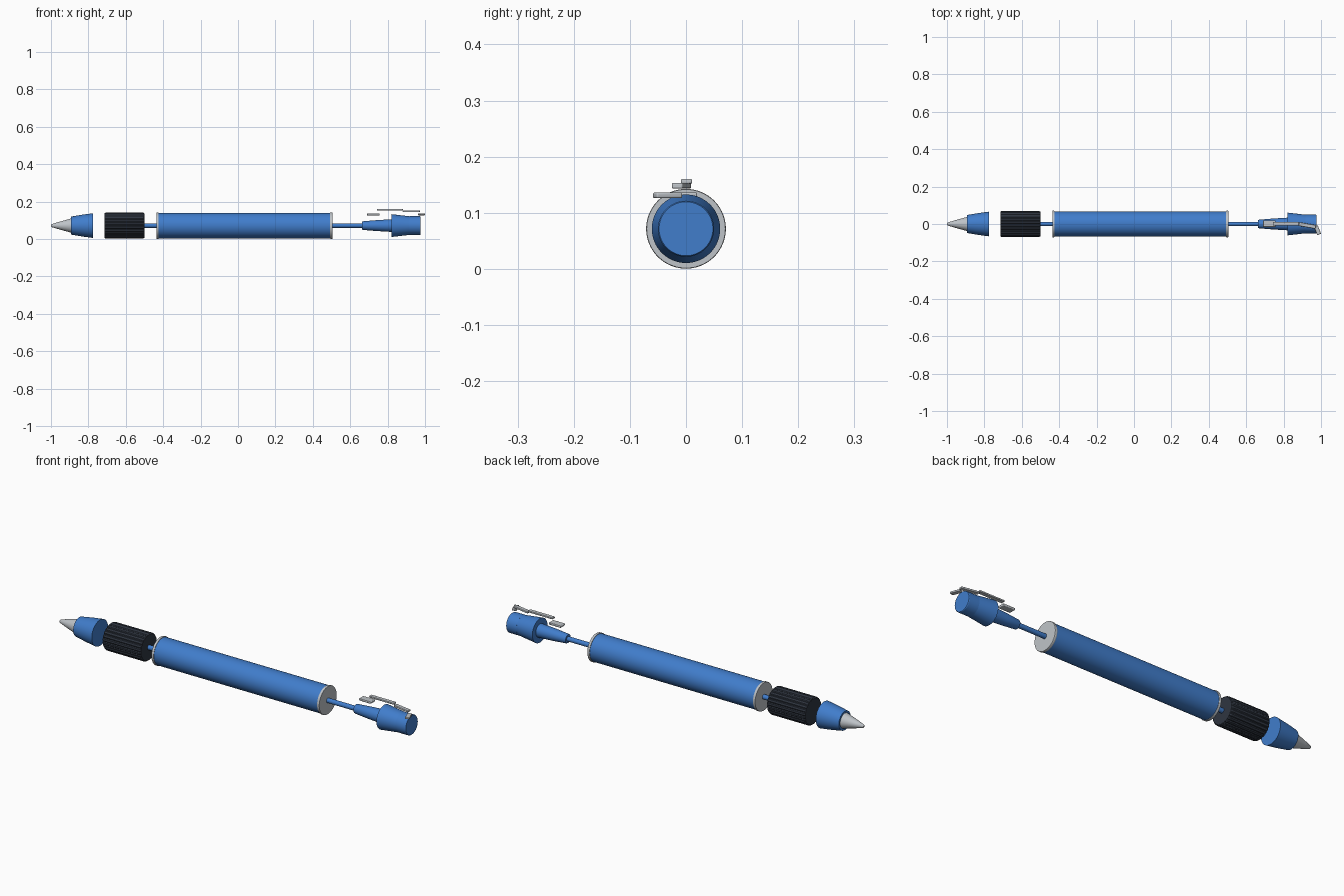
import bpy, math
from mathutils import Vector

if "Cube" in bpy.data.objects:
    bpy.data.objects.remove(bpy.data.objects["Cube"])

CZ = 0.0715  # height of the long axis


def material(name, rgb):
    m = bpy.data.materials.new(name)
    m.diffuse_color = (*rgb, 1)
    m.use_nodes = True
    m.node_tree.nodes["Principled BSDF"].inputs["Base Color"].default_value = m.diffuse_color
    return m


BLUE = material("blue", (0.052, 0.205, 0.60))
GREY = material("light grey", (0.52, 0.55, 0.58))
DARK = material("charcoal", (0.028, 0.036, 0.052))


def mesh_object(name, verts, faces, mat, angle=30):
    me = bpy.data.meshes.new(name)
    me.from_pydata(verts, [], faces)
    me.materials.append(mat)
    ob = bpy.data.objects.new(name, me)
    bpy.context.collection.objects.link(ob)
    bpy.ops.object.select_all(action='DESELECT')
    ob.select_set(True)
    bpy.context.view_layer.objects.active = ob
    bpy.ops.object.shade_smooth_by_angle(angle=math.radians(angle))
    return ob


def lathe(name, profile, mat, n=64, ripple=None):
    """Capped solid of (x, radius) rings round the long axis."""
    verts, faces = [], []
    for x, r in profile:
        for i in range(n):
            a = 2 * math.pi * i / n
            k = r - (ripple(i) if ripple else 0)
            verts.append((x, k * math.cos(a), CZ + k * math.sin(a)))
    for s in range(len(profile) - 1):
        for i in range(n):
            j = (i + 1) % n
            faces.append((s * n + j, s * n + i, (s + 1) * n + i, (s + 1) * n + j))
    faces.append(tuple(range(n)))
    faces.append(tuple(reversed(range((len(profile) - 1) * n, len(profile) * n))))
    # both caps and sides are wound alike; flip all so they face outward
    return mesh_object(name, verts, [tuple(reversed(f)) for f in faces], mat)


def bar(name, start, end, width, thick):
    """Flat rounded-edge strip between two points."""
    a, b = Vector(start), Vector(end)
    d = (b - a).normalized()
    side = d.cross(Vector((0, 0, 1))).normalized() * width / 2
    up = side.cross(d).normalized() * thick / 2
    verts = [p + side * s + up * t for p in (a, b)
             for s, t in ((-1, -1), (1, -1), (1, 1), (-1, 1))]
    faces = [(0, 1, 2, 3), (7, 6, 5, 4)]
    faces += [(i, i + 4, (i + 1) % 4 + 4, (i + 1) % 4) for i in range(4)]
    ob = mesh_object(name, verts, faces, GREY)
    bev = ob.modifiers.new("soft edges", 'BEVEL')
    bev.width = thick * 0.3
    bev.segments = 3
    return ob


# Writing end
lathe("writing_tip", [(-1, 0.004), (-0.996, 0.008), (-0.96, 0.019), (-0.885, 0.04)], GREY)
lathe("nose_cone", [(-0.892, 0.048), (-0.835, 0.058), (-0.775, 0.066)], BLUE)

# Fluted grip sleeve
lathe("grip", [(-0.715, 0.065), (-0.709, 0.069), (-0.506, 0.069), (-0.50, 0.065)],
      DARK, 96, lambda i: 0.003 if i % 4 == 0 else 0)

# Barrel with a metal collar at each end
lathe("barrel", [(-0.43, 0.068), (0.5, 0.068)], BLUE, 96)
for name, x in (("front_collar", -0.437), ("rear_collar", 0.493)):
    lathe(name, [(x, 0.070), (x + 0.002, 0.071), (x + 0.010, 0.071), (x + 0.012, 0.070)], GREY, 96)

# Inner rods
lathe("front_rod", [(-0.503, 0.012), (-0.43, 0.012)], BLUE, 32)
lathe("rear_rod", [(0.5, 0.012), (0.67, 0.012)], BLUE, 32)

# Push mechanism
lathe("plunger_neck", [(0.662, 0.021), (0.668, 0.023), (0.74, 0.029), (0.825, 0.034)], BLUE)
lathe("cap", [(0.82, 0.061), (0.923, 0.049)], BLUE)
lathe("push_button", [(0.918, 0.050), (0.973, 0.050), (0.976, 0.048)], BLUE)

# Clip made of separate strips
bar("clip_foot", (0.69, 0.002, 0.131), (0.757, 0.002, 0.131), 0.036, 0.011)
bar("clip_arm", (0.742, 0.001, 0.156), (0.882, 0.001, 0.156), 0.020, 0.009)
bar("clip_bridge", (0.882, 0.0, 0.148), (0.972, -0.016, 0.148), 0.020, 0.010)
bar("clip_hook", (0.972, -0.01, 0.131), (0.99, -0.056, 0.131), 0.022, 0.010)
